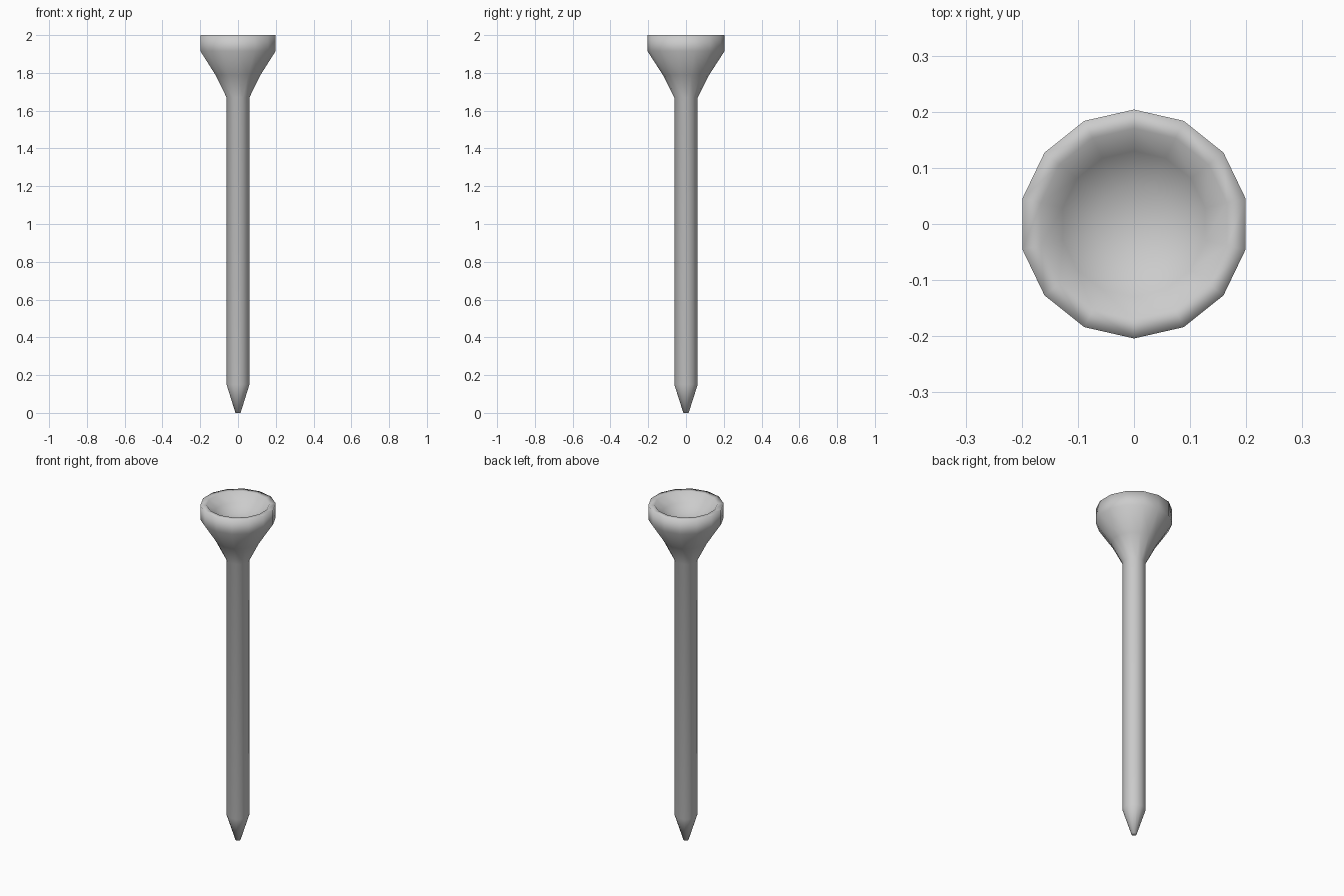
import bpy, bmesh, math

if "Cube" in bpy.data.objects:
    bpy.data.objects.remove(bpy.data.objects["Cube"])

SIDES = 14


def lathe(name, profile):
    """Revolve (radius, z) points around z; radius 0 makes a pole."""
    bm = bmesh.new()
    rings = []
    for r, z in profile:
        if r == 0:
            rings.append([bm.verts.new((0, 0, z))] * SIDES)
        else:
            rings.append([bm.verts.new((r * math.sin(2 * math.pi * i / SIDES),
                                        r * math.cos(2 * math.pi * i / SIDES), z))
                          for i in range(SIDES)])
    for a, b in zip(rings, rings[1:]):
        for i in range(SIDES):
            j = (i + 1) % SIDES
            bm.faces.new(list(dict.fromkeys((a[i], a[j], b[j], b[i]))))
    bmesh.ops.recalc_face_normals(bm, faces=bm.faces)
    for f in bm.faces:
        f.smooth = True
    mesh = bpy.data.meshes.new(name)
    bm.to_mesh(mesh)
    bm.free()
    obj = bpy.data.objects.new(name, mesh)
    bpy.context.collection.objects.link(obj)
    return obj


# Golf tee: blunt tip, shaft, flared head, rim, shallow bowl
lathe("golf_tee", [
    (0, 0), (0.014, 0),
    (0.062, 0.15), (0.062, 1.67),
    (0.123, 1.79), (0.204, 1.915), (0.204, 2.0),
    (0.17, 2.0), (0.13, 1.95), (0.07, 1.918), (0, 1.905),
])
